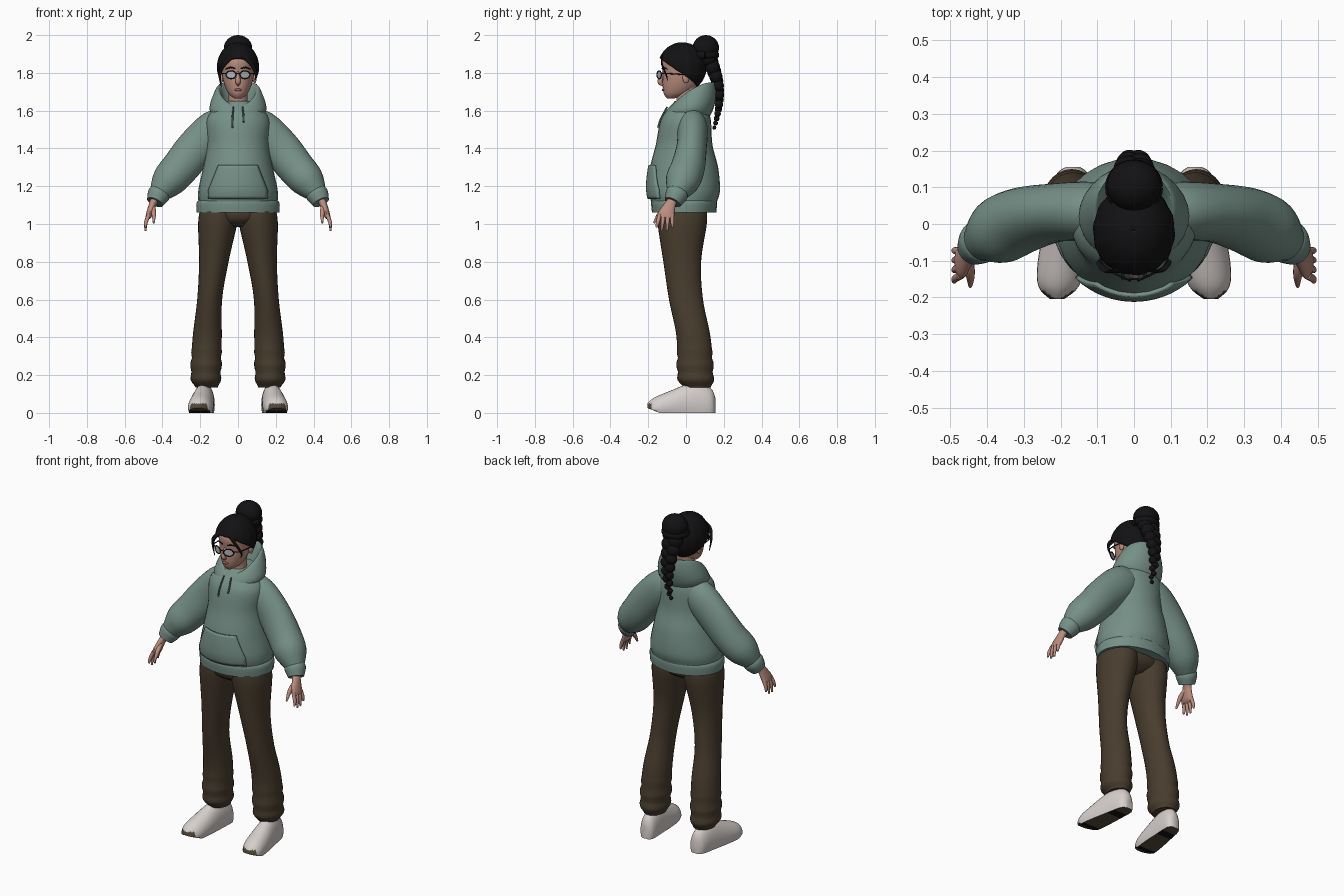
import bpy, bmesh, math
from mathutils import Vector

if "Cube" in bpy.data.objects:
    bpy.data.objects.remove(bpy.data.objects["Cube"])


def material(name, *rgb):
    m = bpy.data.materials.new(name)
    m.use_nodes = True
    m.diffuse_color = (*rgb, 1)
    bsdf = m.node_tree.nodes["Principled BSDF"]
    bsdf.inputs["Base Color"].default_value = (*rgb, 1)
    bsdf.inputs["Roughness"].default_value = .8
    return m


GREEN = material("sage green cloth", .18, .28, .24)
CORD = material("dark green cord", .07, .11, .1)
BROWN = material("brown cloth", .065, .046, .027)
HAIR = material("black hair", .006, .006, .007)
SKIN = material("skin", .5, .27, .21)
LIP = material("lip", .33, .13, .11)
WHITE = material("off white leather", .68, .63, .61)
SOLE = material("brown sole", .09, .07, .045)
GLASS = material("pale lens", .42, .48, .5)


def oval(z, wide, deep, x=0, y=0):
    """Horizontal cross-section of a loft."""
    return (x, y, z, wide, deep)


def knot(x, y, z, radius, ratio=1):
    """Point of a tube, with its radius along the side axis and the ratio of the other radius."""
    return (x, y, z, radius, radius * ratio)


def smooth(keys, steps=4):
    """Catmull-Rom interpolation of equally long tuples."""
    out = []
    for i in range(len(keys) - 1):
        quad = [keys[max(i - 1, 0)], keys[i], keys[i + 1], keys[min(i + 2, len(keys) - 1)]]
        for k in range(steps):
            t = k / steps
            out.append(tuple(b + .5 * t * (c - a + t * (2 * a - 5 * b + 4 * c - d + t * (3 * (b - c) + d - a)))
                             for a, b, c, d in zip(*quad)))
    return out + [tuple(keys[-1])]


def turn(count):
    return [math.tau * i / count for i in range(count)]


def ring(centre, a, b, count=28):
    return [Vector(centre) + Vector(a) * math.cos(t) + Vector(b) * math.sin(t) for t in turn(count)]


def grid(name, rows, mat, closed=True, cap=True, mirror=False, thick=0):
    """Skin a list of point rows into one smooth object."""
    bm = bmesh.new()
    verts = [[bm.verts.new(p) for p in row] for row in rows]
    n = len(verts[0])
    for a, b in zip(verts, verts[1:]):
        for j in range(n if closed else n - 1):
            k = (j + 1) % n
            bm.faces.new((a[j], a[k], b[k], b[j]))
    if closed and cap:
        bm.faces.new(verts[0])
        bm.faces.new(verts[-1])
    bmesh.ops.recalc_face_normals(bm, faces=bm.faces)
    mesh = bpy.data.meshes.new(name)
    bm.to_mesh(mesh)
    bm.free()
    ob = bpy.data.objects.new(name, mesh)
    bpy.context.collection.objects.link(ob)
    mesh.materials.append(mat)
    if thick:
        mod = ob.modifiers.new("thickness", "SOLIDIFY")
        mod.thickness, mod.offset = thick, 0
    if mirror:
        ob.modifiers.new("mirror", "MIRROR")
    bpy.ops.object.select_all(action='DESELECT')
    bpy.context.view_layer.objects.active = ob
    ob.select_set(True)
    bpy.ops.object.shade_smooth_by_angle(angle=math.radians(50))
    return ob


def level_rings(keys):
    return [ring((x, y, z), (wide, 0, 0), (0, deep, 0)) for x, y, z, wide, deep in keys]


def loft(name, keys, mat, **options):
    return grid(name, level_rings(smooth(keys)), mat, **options)


def tube(name, keys, mat, side=(0, 1, 0), count=16, steps=4, **options):
    path = smooth(keys, steps)
    points = [Vector(k[:3]) for k in path]
    rows = []
    for i, key in enumerate(path):
        along = (points[min(i + 1, len(path) - 1)] - points[max(i - 1, 0)]).normalized()
        s = Vector(side)
        s = (s - along * s.dot(along)).normalized()
        rows.append(ring(points[i], s * key[3], along.cross(s) * key[4], count))
    return grid(name, rows, mat, **options)


def ball(name, centre, size, mat, **options):
    x, y, z = centre
    keys = []
    for i in range(13):
        t = math.pi * (i + .1) / 12.2
        keys.append(oval(z + size[2] * math.cos(t), size[0] * math.sin(t), size[1] * math.sin(t), x, y))
    return grid(name, level_rings(keys), mat, **options)


# Hoodie body and ribbed hem
TORSO = smooth([oval(z=1.12, wide=.21, deep=.175, y=-.01), oval(z=1.18, wide=.21, deep=.19, y=-.01),
                oval(z=1.3, wide=.185, deep=.18, y=-.01), oval(z=1.42, wide=.165, deep=.15, y=-.01),
                oval(z=1.56, wide=.165, deep=.13), oval(z=1.65, wide=.08, deep=.08, y=.02)], 8)
grid("hoodie_body", level_rings(TORSO), GREEN)
loft("hoodie_hem", [oval(z=1.06, wide=.22, deep=.17, y=-.01), oval(z=1.11, wide=.22, deep=.175, y=-.01),
                    oval(z=1.13, wide=.205, deep=.17, y=-.01)], GREEN)


def front_point(x, z):
    """Point just in front of the hoodie."""
    _, y, _, wide, deep = min(TORSO, key=lambda k: abs(k[2] - z))
    return (x, y - deep * math.sqrt(1 - (x / wide) ** 2) - .006, z)


# Front pocket with slanted hand openings
rows = []
for i in range(13):
    rise = i / 12
    half = .155 - .07 * max(0, rise - .25)
    rows.append([front_point(half * (j / 8 - 1), 1.135 + .175 * rise) for j in range(17)])
grid("front_pocket", rows, GREEN, closed=False, thick=.012)

# Lowered hood, its rim dipping towards the throat
rows = level_rings(smooth([oval(z=1.56, wide=.12, deep=.1, y=.02), oval(z=1.61, wide=.15, deep=.125, y=.02),
                           oval(z=1.68, wide=.14, deep=.13, y=.03), oval(z=1.75, wide=.11, deep=.115, y=.04),
                           oval(z=1.72, wide=.09, deep=.09, y=.04), oval(z=1.62, wide=.07, deep=.07, y=.02)]))
for row in rows:
    back, front = max(p.y for p in row), min(p.y for p in row)
    for p in row:
        p.z -= .65 * (p.z - 1.56) * ((back - p.y) / (back - front)) ** 2
grid("hood", rows, GREEN, cap=False)

# Drawstrings
for x, end in ((-.03, 1.51), (.03, 1.54)):
    path = [knot(x * .8, -.1, 1.62, radius=.004)]
    path += [knot(*front_point(x, z), radius=.005) for z in ((end + 1.6) / 2, end)]
    tube("drawstring", path, CORD, side=(1, 0, 0), count=8)

# Sleeves and cuffs
tube("sleeve", [knot(.05, .03, 1.53, radius=.07, ratio=1.2), knot(.12, .035, 1.5, radius=.08, ratio=1.3),
                knot(.22, .03, 1.405, radius=.08, ratio=1.3), knot(.305, .01, 1.3, radius=.09, ratio=1.1),
                knot(.37, -.02, 1.225, radius=.09), knot(.42, -.05, 1.16, radius=.053)],
     GREEN, count=28, mirror=True)
tube("cuff", [knot(.405, -.04, 1.18, radius=.05), knot(.42, -.05, 1.155, radius=.06),
              knot(.44, -.07, 1.115, radius=.045)], GREEN, count=24, mirror=True)

# Hands
tube("palm", [knot(.43, -.06, 1.14, radius=.027), knot(.45, -.08, 1.11, radius=.028, ratio=.7),
              knot(.47, -.105, 1.05, radius=.044, ratio=.4), knot(.48, -.11, 1.03, radius=.035, ratio=.3)],
     SKIN, mirror=True)
for i, finger in enumerate(("index_finger", "middle_finger", "ring_finger", "little_finger")):
    y = .022 * i - .14
    tip_y, tip_z = y - .018 + .007 * i, .96 + .01 * (i - 1.5) ** 2
    tube(finger, [knot(.472, y, 1.05, radius=.011), knot(.487, (y + tip_y) / 2, 1.01, radius=.01),
                  knot(.49, tip_y, tip_z, radius=.005)], SKIN, count=10, mirror=True)
tube("thumb", [knot(.453, -.085, 1.1, radius=.014), knot(.446, -.135, 1.06, radius=.013),
               knot(.446, -.17, 1.005, radius=.005)], SKIN, count=10, mirror=True)

# Trousers, gathered in folds at the ankles
loft("trouser_seat", [oval(z=1.12, wide=.19, deep=.125, y=-.02), oval(z=1.03, wide=.19, deep=.125, y=-.02),
                      oval(z=.985, wide=.07, deep=.07, y=-.02)], BROWN)
leg = smooth([oval(z=1.08, wide=.1, deep=.13, x=.1, y=-.02), oval(z=1, wide=.103, deep=.13, x=.108, y=-.02),
              oval(z=.8, wide=.078, deep=.1, x=.128, y=-.02), oval(z=.6, wide=.066, deep=.09, x=.15),
              oval(z=.4, wide=.077, deep=.09, x=.163, y=.04), oval(z=.2, wide=.08, deep=.096, x=.17, y=.05),
              oval(z=.135, wide=.062, deep=.075, x=.166, y=.06)], 8)
folded = []
for x, y, z, wide, deep in leg:
    fold = 1 + (.05 * math.sin(z * 80) if z < .32 else 0)
    folded.append(oval(z, wide * fold, deep * fold, x, y))
grid("trouser_leg", level_rings(folded), BROWN, mirror=True)

# Shoes: length position, half width and height, with a flat sole that lifts at the toe
rows = []
for y, wide, top in smooth([(.155, .02, .08), (.13, .045, .13), (.04, .055, .16), (-.1, .065, .11),
                            (-.17, .055, .08), (-.204, .02, .05)]):
    lift = .4 * max(0, -y - .14)
    rows.append([(p.x, y, max(p.z, lift))
                 for p in ring((.185 - .12 * y, y, .3 * top), (wide, 0, 0), (0, 0, .7 * top))])
shoe = grid("shoe", rows, WHITE, mirror=True)
shoe.data.materials.append(SOLE)
shoe.data.materials.append(HAIR)
for face in shoe.data.polygons:
    y, z = face.center.yz
    if face.normal.z < -.5 or (y < -.183 and z < .05):
        face.material_index = 2 if .04 < y < .1 or -.17 < y < -.13 else 1

# Head and neck
loft("neck", [oval(z=1.56, wide=.06, deep=.06), oval(z=1.65, wide=.05, deep=.05),
              oval(z=1.74, wide=.05, deep=.06)], SKIN)
loft("head", [oval(z=1.665, wide=.02, deep=.02, y=-.08), oval(z=1.69, wide=.05, deep=.068, y=-.05),
              oval(z=1.74, wide=.073, deep=.094, y=-.03), oval(z=1.8, wide=.085, deep=.103, y=-.02),
              oval(z=1.87, wide=.085, deep=.108, y=-.02), oval(z=1.93, wide=.05, deep=.06, y=-.02)], SKIN)
tube("nose", [knot(0, -.12, 1.805, radius=.006), knot(0, -.138, 1.755, radius=.014),
              knot(0, -.12, 1.735, radius=.006)], SKIN, side=(1, 0, 0))
ball("ear", (.088, 0, 1.775), (.011, .018, .03), SKIN, mirror=True)
ball("lips", (0, -.12, 1.71), (.02, .008, .007), LIP)
tube("eyebrow", [knot(.015, -.126, 1.822, radius=.003), knot(.04, -.121, 1.829, radius=.004),
                 knot(.065, -.1, 1.82, radius=.002)], HAIR, side=(0, 0, 1), count=8, mirror=True)

# Glasses
lens = (.037, -.142, 1.79)
rim = ring(lens, (.026, .012, 0), (0, 0, .021))
tube("glasses_rim", [knot(*p, radius=.003) for p in rim + rim[:1]], HAIR, count=8, steps=1, mirror=True)
grid("glasses_lens", [ring(lens, (.025 * k, .011 * k, 0), (0, 0, .02 * k)) for k in (1, .3)], GLASS, mirror=True)
tube("glasses_arm", [knot(.062, -.13, 1.797, radius=.003), knot(.09, -.1, 1.797, radius=.003),
                     knot(.094, 0, 1.79, radius=.003)], HAIR, side=(0, 0, 1), count=8, mirror=True)
tube("glasses_bridge", [knot(x, -.15, 1.797, radius=.003) for x in (-.013, 0, .013)],
     HAIR, side=(0, 0, 1), count=8)

# Hair swept back, with the hairline falling from the forehead to the nape
rows = []
for i in range(17):
    row = []
    for a in turn(72):
        t = math.radians(68 + 37 * (1 - math.cos(a))) * (i + .1) / 16
        out = math.sin(t) * (1 + .012 * math.sin(a * 14) * math.sin(t))
        row.append((.105 * out * math.sin(a), -.02 - .122 * out * math.cos(a), 1.83 + .126 * math.cos(t)))
    rows.append(row)
grid("hair_cap", rows, HAIR, cap=False, thick=.012)

# Bun, wrapped lock and tapering braid
ball("hair_bun", (0, .105, 1.932), (.075, .07, .068), HAIR)
coil = ring((0, .1, 1.895), (.058, 0, 0), (0, .055, 0))
tube("bun_wrap", [knot(*p, radius=.022) for p in coil + coil[:1]], HAIR, side=(0, 0, 1), count=10, steps=1)
for i in range(16):
    t = i / 15
    size = .055 - .042 * t
    ball("braid_lock", ((-1) ** i * size * .35, .12 + .03 * t + .04 * math.sin(math.pi * t), 1.88 - .37 * t),
         (size * .85, size * .8, size * .85), HAIR)

# Loose strands at the temples
for s, low in ((-1, 1.725), (1, 1.76)):
    tube("loose_strand", [knot(s * .02, -.122, 1.895, radius=.012, ratio=.4),
                          knot(s * .07, -.128, 1.85, radius=.012, ratio=.4),
                          knot(s * .096, -.105, 1.79, radius=.007, ratio=.6),
                          knot(s * .088, -.098, low, radius=.002)], HAIR, side=(1, 0, .5), count=8)
